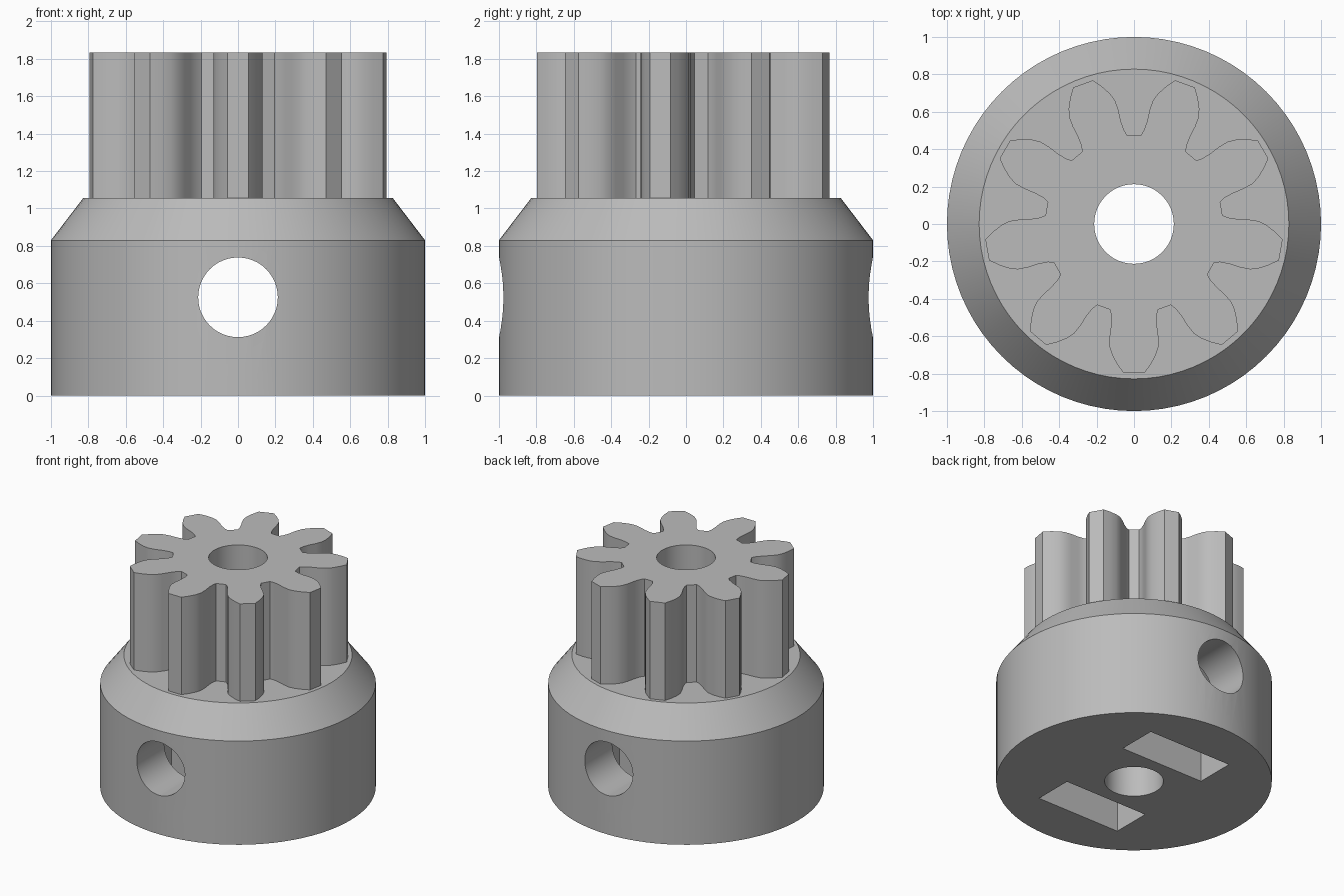
import bpy
import bmesh
from math import pi, sin, cos
from mathutils import Matrix, Vector

BASE_TOP, CHAMFER_Z, GEAR_TOP = 1.055, 0.83, 1.835
BORE_R, SCREW_Z = 0.213, 0.525
TEETH = 9

cube = bpy.data.objects.get("Cube")
if cube:
    bpy.data.objects.remove(cube, do_unlink=True)

grey = bpy.data.materials.new("plain_grey")
grey.use_nodes = True
colour = (0.5, 0.5, 0.5, 1)
grey.diffuse_color = colour
grey.node_tree.nodes["Principled BSDF"].inputs["Base Color"].default_value = colour


def make_object(name, bm):
    bmesh.ops.recalc_face_normals(bm, faces=bm.faces)
    mesh = bpy.data.meshes.new(name)
    bm.to_mesh(mesh)
    bm.free()
    mesh.materials.append(grey)
    obj = bpy.data.objects.new(name, mesh)
    bpy.context.collection.objects.link(obj)
    return obj


def prism(name, points, offset):
    """Extrude a closed outline of 3D points along an offset."""
    bm = bmesh.new()
    face = bm.faces.new([bm.verts.new(p) for p in points])
    result = bmesh.ops.extrude_face_region(bm, geom=[face], use_keep_orig=True)
    moved = [v for v in result["geom"] if isinstance(v, bmesh.types.BMVert)]
    bmesh.ops.translate(bm, verts=moved, vec=offset)
    return make_object(name, bm)


def circle(radius, count):
    return [Vector((radius * cos(2 * pi * i / count), radius * sin(2 * pi * i / count), 0))
            for i in range(count)]


def cut(obj, cutters):
    bpy.context.view_layer.objects.active = obj
    for cutter in cutters:
        mod = obj.modifiers.new("cut", "BOOLEAN")
        mod.operation, mod.solver, mod.object = "DIFFERENCE", "EXACT", cutter
        bpy.ops.object.modifier_apply(modifier=mod.name)


def smooth(obj):
    bpy.ops.object.select_all(action="DESELECT")
    obj.select_set(True)
    bpy.context.view_layer.objects.active = obj
    bpy.ops.object.shade_smooth_by_angle(angle=pi / 7)


# Base: stacked rings forming a drum with a sloped shoulder
bm = bmesh.new()
rings = [[bm.verts.new(p + Vector((0, 0, z))) for p in circle(r, 80)]
         for r, z in ((1, 0), (1, CHAMFER_Z), (0.828, BASE_TOP))]
for low, high in zip(rings, rings[1:]):
    for i in range(len(low)):
        j = (i + 1) % len(low)
        bm.faces.new((low[i], low[j], high[j], high[i]))
bm.faces.new(rings[0])
bm.faces.new(rings[-1])
base = make_object("hub_base", bm)

# Gear: half tooth outline (distance from axis, half width), mirrored and repeated
flank = [(0.458, 0.128), (0.49, 0.121), (0.54, 0.122), (0.6, 0.13), (0.655, 0.131),
         (0.7, 0.117), (0.75, 0.09), (0.797, 0.056)]
tooth = [(r, -w) for r, w in flank] + [(r, w) for r, w in reversed(flank)]
outline = []
for i in range(TEETH):
    turn = Matrix.Rotation(-pi / 2 + 2 * pi * i / TEETH, 3, "Z")
    outline += [turn @ Vector((r, w, 0)) + Vector((0, 0, BASE_TOP)) for r, w in tooth]
gear = prism("gear", outline, (0, 0, GEAR_TOP - BASE_TOP))

# Cutters: shaft bore, cross screw hole and two nut slots open at the bottom
bore = prism("bore_cutter", [p - Vector((0, 0, 1)) for p in circle(BORE_R, 48)], (0, 0, 4))
screw = prism("screw_cutter", [Vector((p.x, -2, SCREW_Z + p.y)) for p in circle(BORE_R, 48)],
              (0, 4, 0))
slots = []
for y in (-0.63, 0.315):
    w = 0.37
    slot = [(-w, y, -0.2), (w, y, -0.2), (w, y, SCREW_Z + 0.213),
            (0, y, SCREW_Z + 0.427), (-w, y, SCREW_Z + 0.213)]
    slots.append(prism("nut_slot_cutter", slot, (0, 0.315, 0)))

cut(base, [bore, screw] + slots)
cut(gear, [bore])
for helper in [bore, screw] + slots:
    bpy.data.objects.remove(helper, do_unlink=True)
for part in (base, gear):
    smooth(part)
